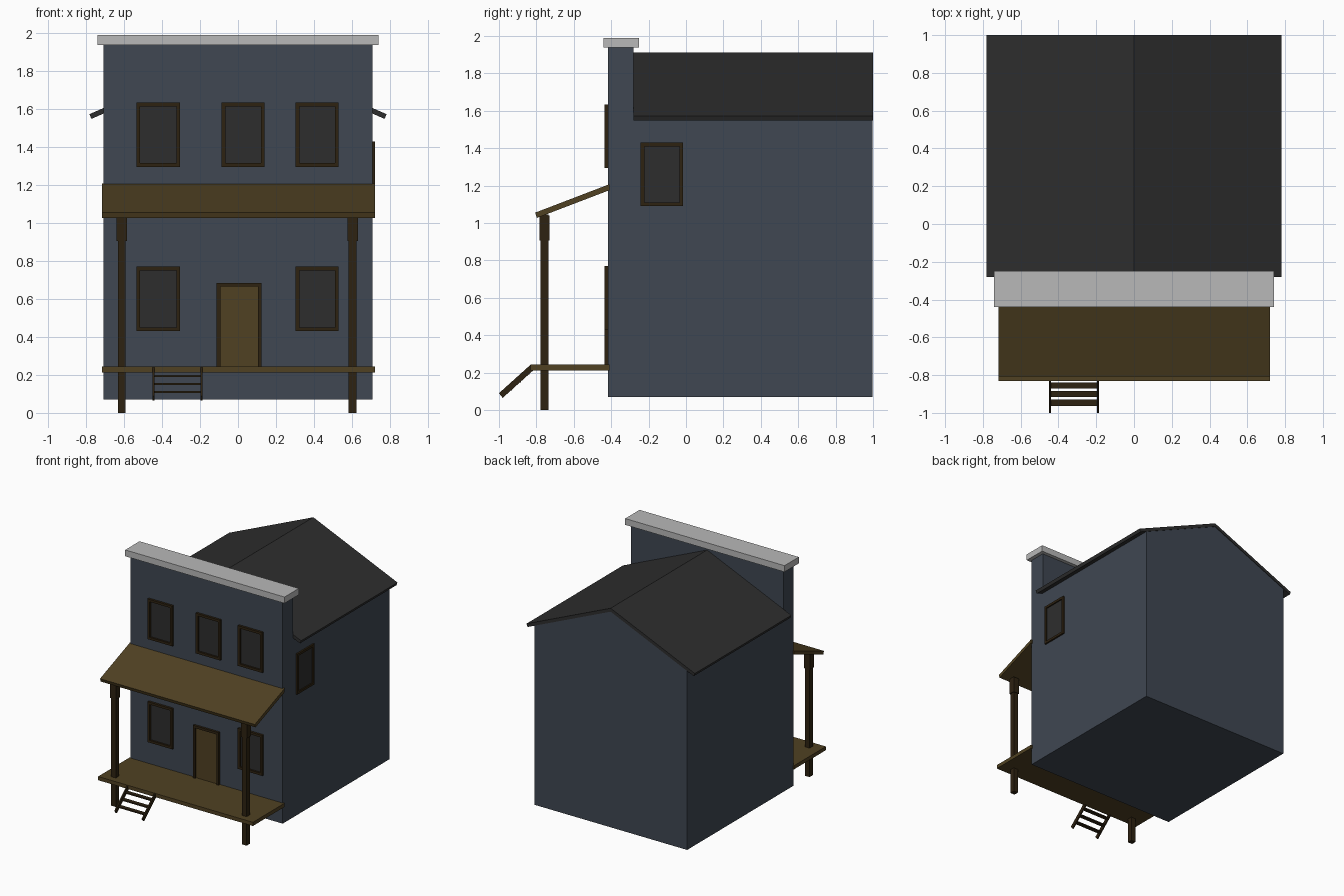
import bpy, bmesh
from mathutils import Vector

if "Cube" in bpy.data.objects:
    bpy.data.objects.remove(bpy.data.objects["Cube"])


def material(name, rgb):
    m = bpy.data.materials.new(name)
    m.diffuse_color = (*rgb, 1.0)
    m.use_nodes = True
    m.node_tree.nodes["Principled BSDF"].inputs["Base Color"].default_value = m.diffuse_color
    return m


WALL = material("blue grey wall", (0.050, 0.063, 0.084))
DARK = material("charcoal", (0.027, 0.027, 0.027))
STONE = material("pale grey", (0.48, 0.48, 0.48))
WOOD = material("brown wood", (0.080, 0.053, 0.016))
TRIM = material("dark brown wood", (0.027, 0.016, 0.0055))


def finish(name, bm, mat):
    bmesh.ops.recalc_face_normals(bm, faces=bm.faces)
    me = bpy.data.meshes.new(name)
    bm.to_mesh(me)
    bm.free()
    me.materials.append(mat)
    ob = bpy.data.objects.new(name, me)
    bpy.context.collection.objects.link(ob)
    return ob


def boxes(name, spans, mat):
    """Each span is (x0, x1, y0, y1, z0, z1)."""
    bm = bmesh.new()
    for x0, x1, y0, y1, z0, z1 in spans:
        for v in bmesh.ops.create_cube(bm, size=1)["verts"]:
            v.co = Vector((x0 if v.co.x < 0 else x1,
                           y0 if v.co.y < 0 else y1,
                           z0 if v.co.z < 0 else z1))
    return finish(name, bm, mat)


def prism(name, profile, a, b, axis, mat):
    """Extrude a profile along x (profile is y,z) or along y (profile is x,z)."""
    bm = bmesh.new()

    def point(p, t):
        return (t, p[0], p[1]) if axis == "x" else (p[0], t, p[1])
    face = bm.faces.new([bm.verts.new(point(p, a)) for p in profile])
    new = bmesh.ops.extrude_face_region(bm, geom=[face])["geom"]
    shift = Vector((b - a, 0, 0)) if axis == "x" else Vector((0, b - a, 0))
    bmesh.ops.translate(bm, vec=shift,
                        verts=[g for g in new if isinstance(g, bmesh.types.BMVert)])
    return finish(name, bm, mat)


FRONT, SIDE = -0.418, 0.708


def opening(name, u0, u1, z0, z1, panel, side=False, sill=True, w=0.02):
    """Framed panel on the front wall, or on the right wall."""
    def span(a, b, c, d, depth):
        if side:
            return (SIDE - 0.005, SIDE + depth, a, b, c, d)
        return (a, b, FRONT - depth, FRONT + 0.005, c, d)
    depth = 0.014 if side else 0.019
    low = z0 + w if sill else z0
    bars = [span(u0, u0 + w, z0, z1, depth), span(u1 - w, u1, z0, z1, depth),
            span(u0 + w, u1 - w, z1 - w, z1, depth)]
    if sill:
        bars.append(span(u0 + w, u1 - w, z0, low, depth))
    boxes(name + "_frame", bars, TRIM)
    boxes(name + "_panel", [span(u0 + w, u1 - w, low, z1 - w, 0.004)], panel)


# House body with gable, tall false front and cornice
prism("house_body", [(-SIDE, 0.07), (SIDE, 0.07), (SIDE, 1.583), (0, 1.885), (-SIDE, 1.583)],
      -0.28, 0.996, "y", WALL)
boxes("false_front", [(-SIDE, SIDE, FRONT, -0.28, 0.07, 1.94)], WALL)
boxes("cornice", [(-0.74, 0.74, -0.44, -0.25, 1.937, 1.99)], STONE)

# Pitched roof
prism("roof", [(0, 1.912), (0.782, 1.573), (0.772, 1.548), (0, 1.883),
               (-0.772, 1.548), (-0.782, 1.573)], -0.28, 1.0, "y", DARK)

# Windows and door
for i, (a, b) in enumerate([(-0.535, -0.305), (-0.087, 0.14), (0.303, 0.53)]):
    opening(f"upper_window_{i}", a, b, 1.295, 1.633, DARK)
    if i != 1:
        opening(f"lower_window_{i}", a, b, 0.43, 0.77, DARK)
opening("side_window", -0.243, -0.015, 1.09, 1.43, DARK, side=True)
opening("door", -0.113, 0.125, 0.24, 0.685, WOOD, sill=False)

# Porch deck, sloping porch roof and posts
boxes("porch_deck", [(-0.717, 0.721, -0.832, -0.41, 0.212, 0.243)], WOOD)
prism("porch_roof", [(-0.41, 1.207), (-0.807, 1.055), (-0.797, 1.027), (-0.41, 1.175)],
      -0.717, 0.721, "x", WOOD)
for side, x in (("left", -0.612), ("right", 0.604)):
    boxes(side + "_post", [(x - 0.021, x + 0.021, -0.778, -0.736, 0, 1.045),
                           (x - 0.027, x + 0.027, -0.784, -0.73, 0.905, 1.04)], TRIM)

# Steps: two sloping rails with treads
for side, x in (("left", -0.45), ("right", -0.197)):
    prism(side + "_step_rail", [(-0.83, 0.243), (-1.0, 0.09), (-0.98, 0.065), (-0.812, 0.216)],
          x, x + 0.011, "x", TRIM)
boxes("step_treads", [(-0.445, -0.192, y - 0.017, y + 0.017, z - 0.005, z + 0.005)
                      for y, z in ((-0.855, 0.195), (-0.9, 0.152), (-0.946, 0.11))], TRIM)
